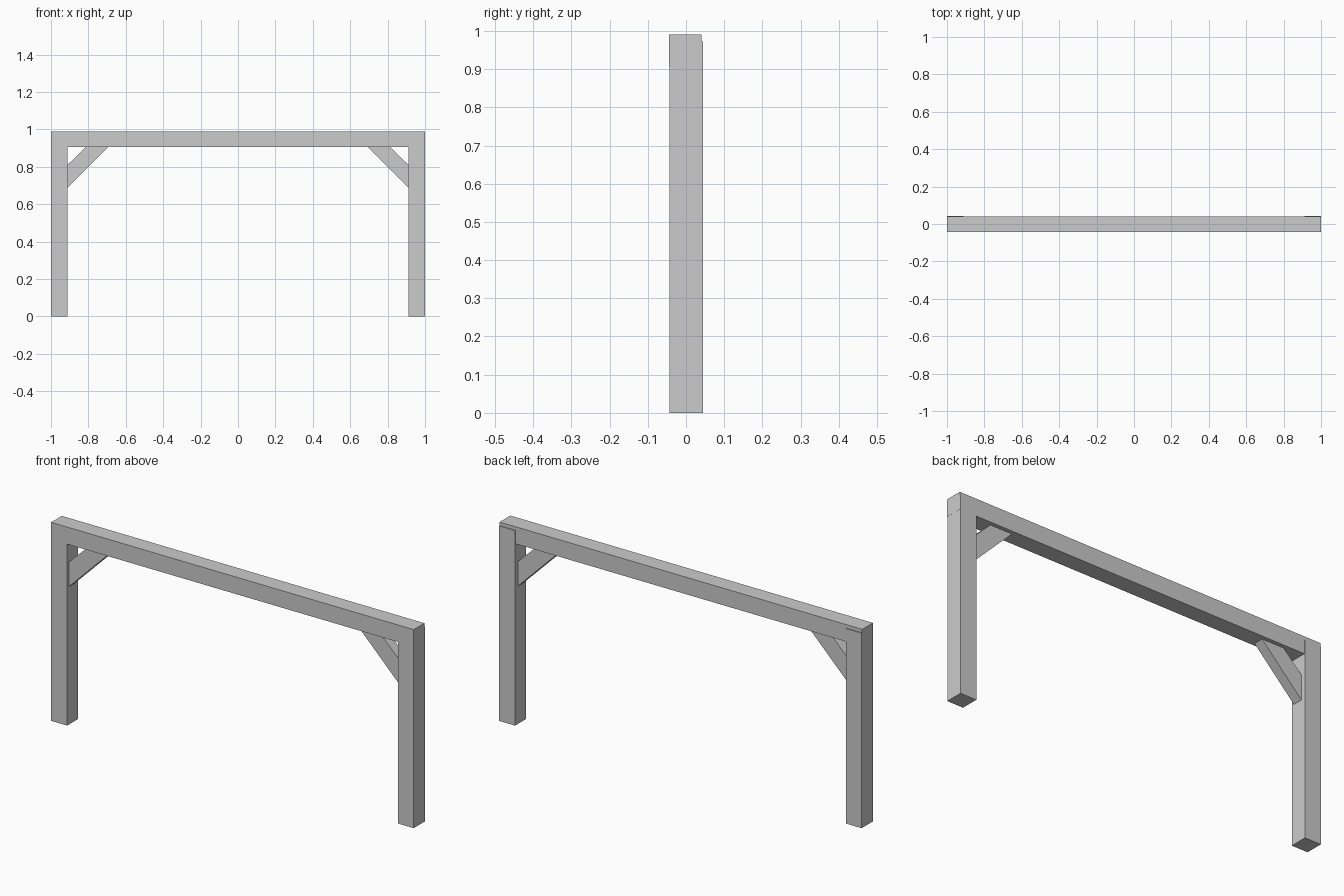
import bpy

if "Cube" in bpy.data.objects:
    bpy.data.objects.remove(bpy.data.objects["Cube"])


def prism(name, profile, y0, y1):
    """Extrude an x/z outline (counter-clockwise from the front) from y0 to y1."""
    n = len(profile)
    verts = [(x, y, z) for y in (y0, y1) for x, z in profile]
    faces = [tuple(range(n)), tuple(range(2 * n - 1, n - 1, -1))]
    faces += [(i, i + n, (i + 1) % n + n, (i + 1) % n) for i in range(n)]
    mesh = bpy.data.meshes.new(name)
    mesh.from_pydata(verts, [], faces)
    obj = bpy.data.objects.new(name, mesh)
    bpy.context.collection.objects.link(obj)
    return obj


def box(name, x0, x1, y0, y1, z0, z1):
    return prism(name, [(x0, z0), (x1, z0), (x1, z1), (x0, z1)], y0, y1)


TOP, UNDER = 0.99, 0.905   # beam top and underside
INNER = 0.912              # inner face of the posts
FRONT, BACK = -0.044, 0.044

# Cross beam, a touch shallower than the posts at the back
box("cross_beam", -1, 1, FRONT, BACK - 0.004, UNDER, TOP)

for side, s in (("left", -1), ("right", 1)):
    # Post, lapped into the beam and stopping just below its top
    x0, x1 = sorted((s * INNER, s * 0.9995))
    box(side + "_post", x0, x1, FRONT + 0.0005, BACK, 0, 0.972)

    # Diagonal brace with ends cut to meet the post and beam
    outline = [(INNER, 0.687), (INNER, 0.81), (0.814, UNDER), (0.694, UNDER)]
    if s < 0:
        outline = [(-x, z) for x, z in reversed(outline)]
    prism(side + "_brace", outline, -0.03, 0.02)
